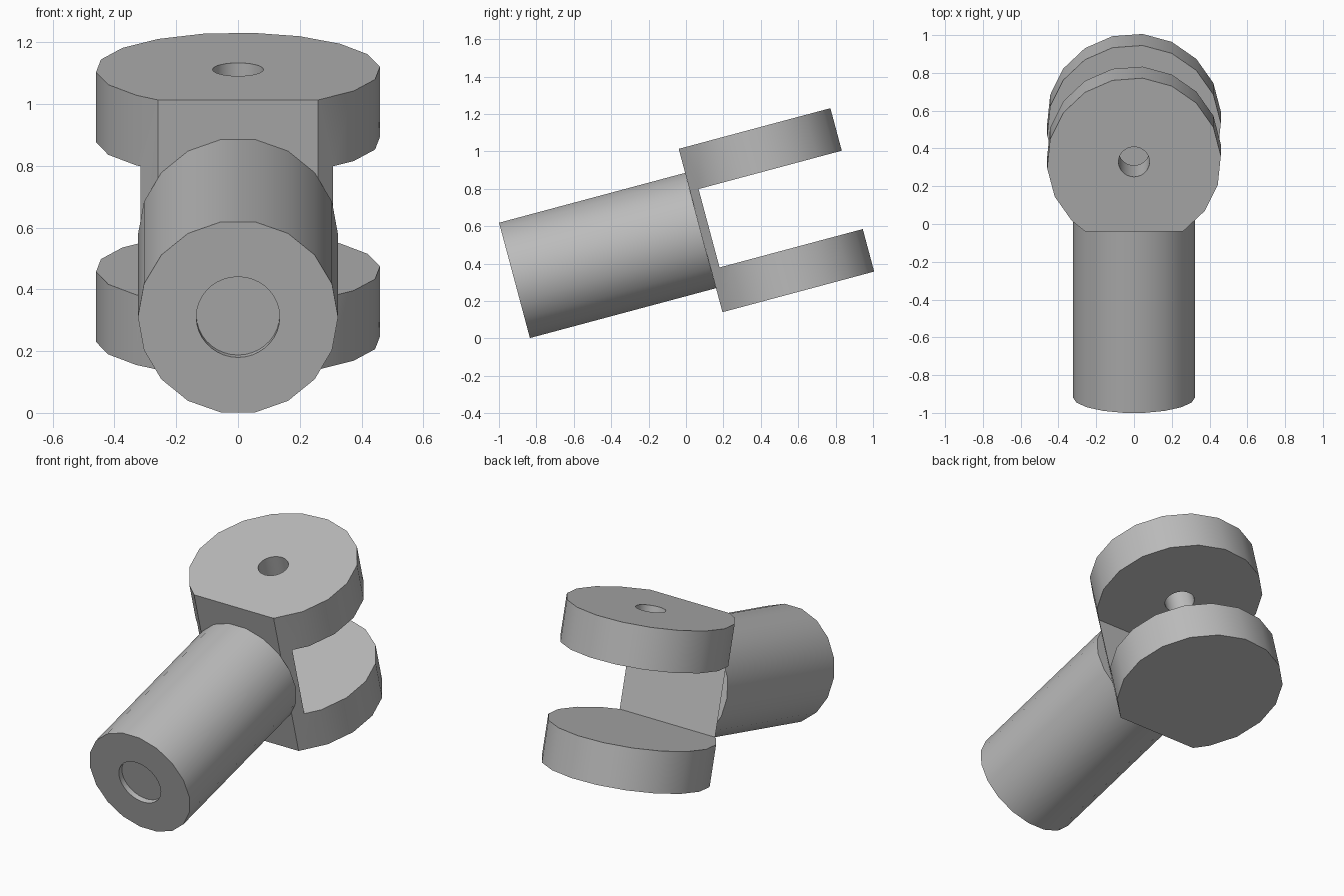
import bpy
import bmesh
from math import radians, sin, cos
from mathutils import Matrix, Vector

if "Cube" in bpy.data.objects:
    bpy.data.objects.remove(bpy.data.objects["Cube"], do_unlink=True)

# Single metal colour
metal = bpy.data.materials.new("plain grey metal")
metal.use_nodes = True
GREY = (0.5, 0.5, 0.5, 1.0)
metal.diffuse_color = GREY
metal.node_tree.nodes["Principled BSDF"].inputs["Base Color"].default_value = GREY

# The whole part is modelled level, then tilted upwards
TILT = Matrix.Translation((0, -0.917, 0.31)) @ Matrix.Rotation(radians(15), 4, "X")


def prism(name, outline, offset):
    """Extrude a closed outline by an offset vector."""
    bm = bmesh.new()
    face = bm.faces.new([bm.verts.new(p) for p in outline])
    new = bmesh.ops.extrude_face_region(bm, geom=[face])["geom"]
    bmesh.ops.translate(bm, vec=Vector(offset),
                        verts=[v for v in new if isinstance(v, bmesh.types.BMVert)])
    bmesh.ops.recalc_face_normals(bm, faces=bm.faces)
    mesh = bpy.data.meshes.new(name)
    bm.to_mesh(mesh)
    bm.free()
    mesh.materials.append(metal)
    obj = bpy.data.objects.new(name, mesh)
    bpy.context.collection.objects.link(obj)
    return obj


def select(obj):
    bpy.ops.object.select_all(action="DESELECT")
    obj.select_set(True)
    bpy.context.view_layer.objects.active = obj


def cut(obj, cutter):
    """Subtract the cutter and discard it."""
    select(obj)
    mod = obj.modifiers.new("cut", "BOOLEAN")
    mod.operation, mod.solver, mod.object = "DIFFERENCE", "EXACT", cutter
    bpy.ops.object.modifier_apply(modifier=mod.name)
    bpy.data.objects.remove(cutter, do_unlink=True)


def finish(obj):
    select(obj)
    bpy.ops.object.shade_smooth_by_angle(angle=radians(30))
    obj.matrix_world = TILT


def ring_y(radius, sides, y):
    return [(radius * cos(radians(360 * i / sides)), y,
             radius * sin(radians(360 * i / sides))) for i in range(sides)]


def ring_z(radius, angles, y, z):
    return [(radius * cos(radians(a)), y + radius * sin(radians(a)), z) for a in angles]


FLAT_Y, PIVOT_Y, HALF = 1.03, 1.411, 0.452

# Round shank with a shallow recess in its end
shank = prism("shank", ring_y(0.324, 18, 0), (0, FLAT_Y, 0))
cut(shank, prism("recess_cutter", ring_y(0.135, 36, -0.1), (0, 0.13, 0)))
finish(shank)

# Fork: a disc with a flat front, slotted from the back
angles = [-55.7 + 20 * i for i in range(15)] + [235.7]
fork = prism("fork", ring_z(0.461, angles, PIVOT_Y, -HALF), (0, 0, 2 * HALF))
slot = [(x, y, -0.217) for x, y in ((-1, 1.077), (1, 1.077), (1, 2.5), (-1, 2.5))]
cut(fork, prism("slot_cutter", slot, (0, 0, 0.434)))

# Pin hole through the upper cheek only
cut(fork, prism("hole_cutter", ring_z(0.082, range(0, 360, 10), PIVOT_Y, 0), (0, 0, 1)))
finish(fork)
